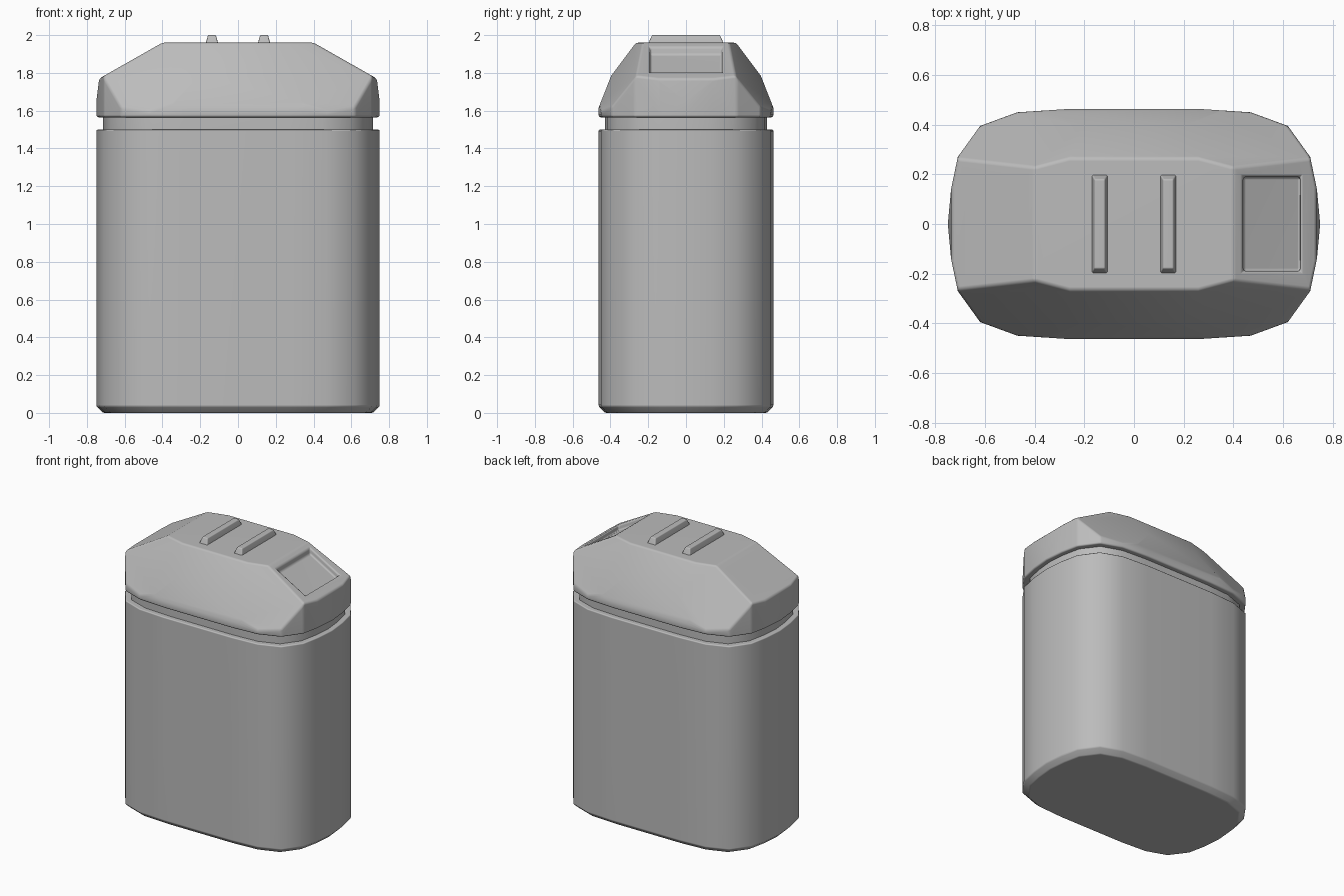
import bpy, bmesh
from math import radians
from mathutils import Vector

cube = bpy.data.objects.get("Cube")
if cube:
    bpy.data.objects.remove(cube, do_unlink=True)

grey = bpy.data.materials.new("grey plastic")
grey.use_nodes = True
grey.diffuse_color = (0.5, 0.5, 0.5, 1)
grey.node_tree.nodes["Principled BSDF"].inputs["Base Color"].default_value = (0.5, 0.5, 0.5, 1)

# Rounded footprint: one quarter, mirrored twice
QUARTER = [(0.75, 0), (0.737, 0.14), (0.71, 0.27), (0.62, 0.395), (0.47, 0.45), (0.27, 0.463)]
half = QUARTER + [(-x, y) for x, y in reversed(QUARTER)]
OUTLINE = half + [(x, -y) for x, y in reversed(half[1:-1])]


def make_object(name, bm):
    bmesh.ops.recalc_face_normals(bm, faces=bm.faces)
    for f in bm.faces:
        f.smooth = True
    mesh = bpy.data.meshes.new(name)
    bm.to_mesh(mesh)
    bm.free()
    mesh.materials.append(grey)
    obj = bpy.data.objects.new(name, mesh)
    bpy.context.collection.objects.link(obj)
    return obj


def soften(obj, width, angle):
    bevel = obj.modifiers.new("soft edges", 'BEVEL')
    bevel.width = width
    bevel.segments = 2
    bevel.limit_method = 'ANGLE'
    bevel.angle_limit = radians(angle)
    obj.modifiers.new("clean shading", 'WEIGHTED_NORMAL')


def loft(levels):
    """Closed stack of footprint rings, each pulled in by an inset at a height."""
    bm = bmesh.new()
    rings = []
    for z, inset in levels:
        sx, sy = 1 - inset / 0.75, 1 - inset / 0.463
        rings.append([bm.verts.new((x * sx, y * sy, z)) for x, y in OUTLINE])
    for low, high in zip(rings, rings[1:]):
        for i in range(len(low)):
            j = (i + 1) % len(low)
            bm.faces.new((low[i], low[j], high[j], high[i]))
    bm.faces.new(rings[0])
    bm.faces.new(rings[-1])
    return bm


# Bin body with chamfered foot, and the recessed neck under the lid
body = make_object("bin_body", loft([(0, 0.035), (0.035, 0), (1.5, 0)]))
soften(body, 0.008, 40)
neck = make_object("neck", loft([(1.48, 0.035), (1.58, 0.035)]))
soften(neck, 0.002, 40)

# Lid: a tall block trimmed by sloping planes
bm = loft([(1.565, 0), (1.96, 0)])


def trim(point, normal):
    geom = bm.verts[:] + bm.edges[:] + bm.faces[:]
    cut = bmesh.ops.bisect_plane(bm, geom=geom, plane_co=point, plane_no=normal, clear_outer=True)
    edges = [e for e in cut["geom_cut"] if isinstance(e, bmesh.types.BMEdge)]
    if edges:
        bmesh.ops.contextual_create(bm, geom=edges)


for s in (-1, 1):
    trim(Vector((s * 0.4, 0, 1.96)), Vector((s * 0.19, 0, 0.335)))      # end slope
    trim(Vector((s * 0.75, 0, 1.65)), Vector((s * 0.12, 0, 0.015)))     # end draft
    trim(Vector((0, s * 0.463, 1.615)), Vector((0, s * 0.16, 0.063)))   # lower side
    trim(Vector((0, s * 0.40, 1.78)), Vector((0, s * 0.18, 0.135)))     # upper side
    for t in (-1, 1):                                                   # corner facets
        trim(Vector((s * 0.42, t * 0.23, 1.95)), Vector((s * 0.0165, t * 0.063, 0.0415)))
lid = make_object("lid", bm)

# Slanted openings cut into both ends of the lid
for side, s in (("left", 1), ("right", -1)):
    bm = bmesh.new()
    bmesh.ops.create_cube(bm, size=1)
    for v in bm.verts:
        x = 0.555 + v.co.x * 0.23
        floor = 1.895 - (x - 0.44) * 0.567
        v.co = (s * x, v.co.y * 0.38, floor if v.co.z < 0 else floor + 0.3)
    cutter = make_object(side + "_opening_cutter", bm)
    cutter.hide_render = True
    cutter.hide_set(True)
    cut = lid.modifiers.new(side + " opening", 'BOOLEAN')
    cut.operation = 'DIFFERENCE'
    cut.object = cutter
soften(lid, 0.012, 24)

# Two tapered ribs across the top
for side, s in (("left", 1), ("right", -1)):
    bm = bmesh.new()
    bmesh.ops.create_cube(bm, size=1)
    for v in bm.verts:
        top = v.co.z > 0
        v.co = (s * 0.138 + v.co.x * (0.042 if top else 0.066),
                v.co.y * (0.36 if top else 0.40), 2.0 if top else 1.955)
    soften(make_object(side + "_rib", bm), 0.006, 30)
